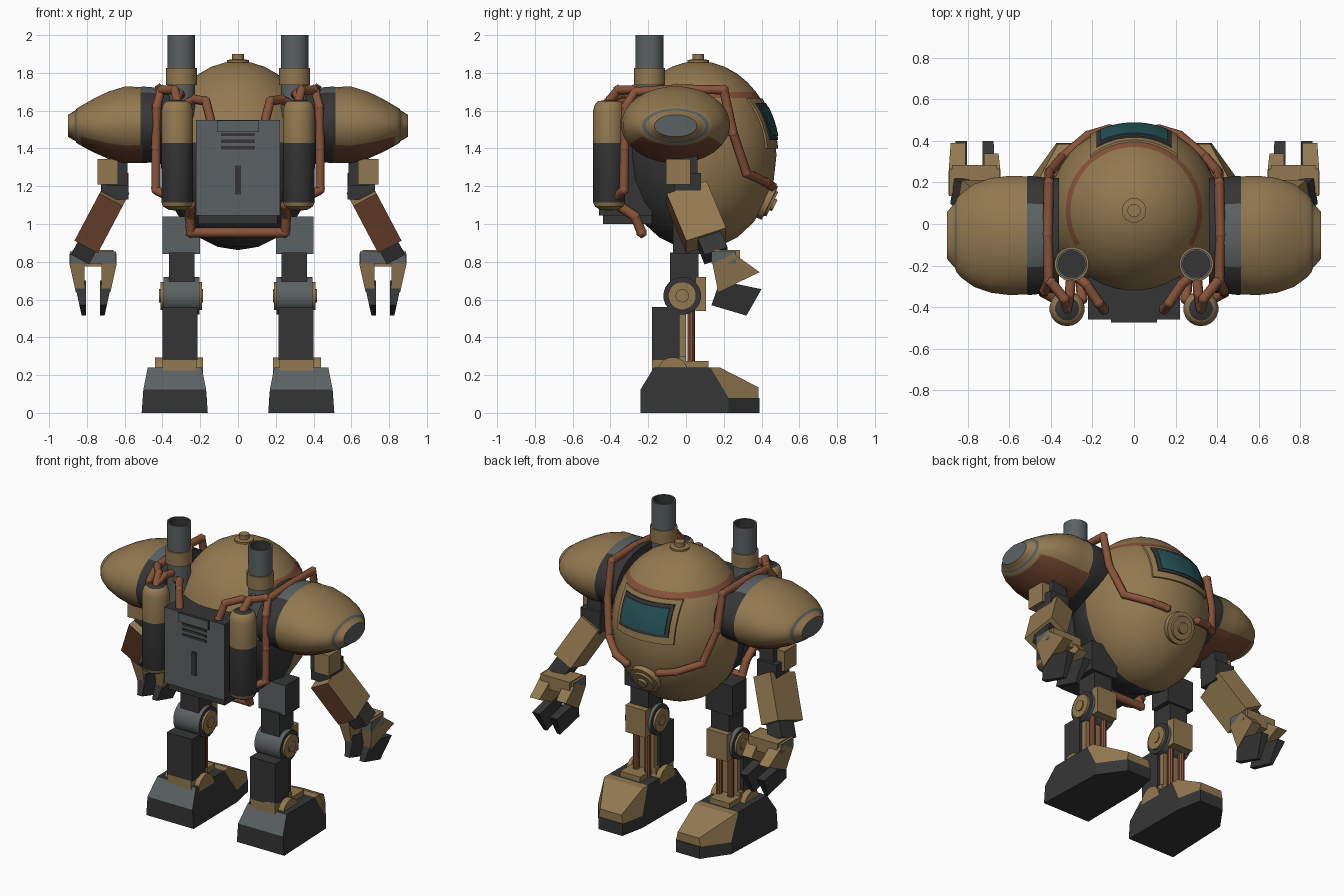
import bpy, bmesh, math
from mathutils import Matrix, Vector

if "Cube" in bpy.data.objects:
    bpy.data.objects.remove(bpy.data.objects["Cube"])

def material(name, *rgb):
    m = bpy.data.materials.new(name)
    m.diffuse_color = (*rgb, 1)
    m.use_nodes = True
    m.node_tree.nodes["Principled BSDF"].inputs["Base Color"].default_value = m.diffuse_color
    return m

TAN = material("tan paint", .29, .19, .08)
DARK = material("dark metal", .036, .036, .036)
GREY = material("grey metal", .105, .122, .126)
RUST = material("copper hose", .25, .088, .042)
PATCH = material("rust patch", .17, .065, .03)
GLASS = material("teal glass", .018, .085, .095)

def finish(name, bm, mats, mirror=False, rule=None, smooth=None):
    """Turn a bmesh into an object; rule(centre, normal) picks the material index."""
    bmesh.ops.recalc_face_normals(bm, faces=bm.faces)
    me = bpy.data.meshes.new(name)
    bm.to_mesh(me)
    bm.free()
    for m in mats:
        me.materials.append(m)
    if rule:
        for p in me.polygons:
            p.material_index = rule(p.center, p.normal)
    if smooth:
        me.shade_smooth()
        me.set_sharp_from_angle(angle=math.radians(smooth))
    ob = bpy.data.objects.new(name, me)
    bpy.context.collection.objects.link(ob)
    if mirror:
        ob.modifiers.new("mirror", 'MIRROR').use_mirror_merge = False
    return ob

def front_grey(c, n):
    return int(n.y > -.5)

def box(name, x, y, z, mats, mirror=True, rot=None, rule=None):
    """Box from (min, max) ranges on each axis."""
    bm = bmesh.new()
    mid = Vector([(a + b) / 2 for a, b in (x, y, z)])
    M = Matrix.Translation(mid) @ (rot or Matrix()) @ Matrix.Diagonal((x[1] - x[0], y[1] - y[0], z[1] - z[0], 1))
    bmesh.ops.create_cube(bm, size=1, matrix=M)
    return finish(name, bm, mats if isinstance(mats, list) else [mats], mirror, rule)

def prism(name, pts, x0, x1, mats, taper=None, rule=None):
    """Side profile in (y, z) extruded along x; taper edits the vertices."""
    bm = bmesh.new()
    f = bm.faces.new([bm.verts.new((x0, y, z)) for y, z in pts])
    ext = bmesh.ops.extrude_face_region(bm, geom=[f])
    for v in ext['geom']:
        if isinstance(v, bmesh.types.BMVert):
            v.co.x = x1
    if taper:
        for v in bm.verts:
            v.co.x = taper(v.co)
    return finish(name, bm, mats, True, rule)

def lathe(name, prof, M, mats, segs=24, mirror=True, rule=None, smooth=35):
    """Spin (radius, height) about local z, then place it with matrix M."""
    bm = bmesh.new()
    rings = []
    for r, h in prof:
        n = segs if r else 1
        rings.append([bm.verts.new(M @ Vector((r * math.cos(t), r * math.sin(t), h)))
                      for t in [2 * math.pi * (i + .5) / segs for i in range(n)]])
    for a, b in zip(rings, rings[1:]):
        for i in range(segs):
            j = (i + 1) % segs
            q = [a[i % len(a)], a[j % len(a)], b[j % len(b)], b[i % len(b)]]
            bm.faces.new(list(dict.fromkeys(q)))
    return finish(name, bm, mats, mirror, rule, smooth)

def at(x, y, z):
    return Matrix.Translation((x, y, z))

def disc(name, x0, x1, y, z, r, mats, rule=None):
    M = at(0, y, z) @ Matrix.Rotation(math.pi / 2, 4, 'Y')
    return lathe(name, [(0, x0), (r, x0), (r, x1), (0, x1)], M, mats, 20, True, rule)

def hose(name, pts, r=.024, mirror=True):
    """Jointed hose: a tube per stretch and a bead per bend."""
    bm = bmesh.new()
    pts = [Vector(p) for p in pts]
    for a, b in zip(pts, pts[1:]):
        M = Matrix.Translation((a + b) / 2) @ (b - a).to_track_quat('Z', 'Y').to_matrix().to_4x4()
        bmesh.ops.create_cone(bm, cap_ends=True, segments=8, radius1=r, radius2=r, depth=(b - a).length, matrix=M)
    for p in pts:
        bmesh.ops.create_icosphere(bm, subdivisions=1, radius=r * 1.2, matrix=Matrix.Translation(p))
    return finish(name, bm, [RUST], mirror, None, 50)

# Body: egg with a painted ring and a dark lower back
BR, BH, BY, BZ = .415, .5, .065, 1.362
angles = [-90, -75, -60, -45, -30, -15, 0, 8, 16, 24, 32, 37.5, 42.5, 51, 60, 70, 80, 90]
prof = [(BR * math.cos(math.radians(a)) if abs(a) < 90 else 0, BH * math.sin(math.radians(a))) for a in angles]
def body_rule(c, n):
    if c.z < 1.42 and c.y < .06:
        return 1
    return 2 if 1.67 < c.z < 1.70 and c.y > -.1 else 0
lathe("body", prof, at(0, BY, BZ), [TAN, DARK, RUST], 40, False, body_rule)
lathe("top_knob", [(.06, 1.83), (.06, 1.868), (.032, 1.872), (.032, 1.9), (0, 1.9)], at(0, BY, 0), [TAN], 12, False)

# Window: curved plates lying on the body
def plate(name, half, z0, z1, lift, mat):
    bm = bmesh.new()
    n = 10
    def pt(i, z, k):
        r = BR * math.sqrt(1 - ((z - BZ) / BH) ** 2) + k
        x = half * (2 * i / n - 1)
        return bm.verts.new((x, BY + math.sqrt(r * r - x * x), z))
    zs = [z0 + (z1 - z0) * j / 4 for j in range(5)]
    g = [[pt(i, z, lift) for i in range(n + 1)] for z in zs]
    for j in range(4):
        for i in range(n):
            bm.faces.new((g[j][i], g[j][i + 1], g[j + 1][i + 1], g[j + 1][i]))
    ext = bmesh.ops.extrude_face_region(bm, geom=bm.faces[:])
    for v in ext['geom']:
        if isinstance(v, bmesh.types.BMVert):
            v.co.y -= lift + .03
    finish(name, bm, [mat], False, None, 30)
plate("window_frame", .21, 1.40, 1.665, .009, TAN)
plate("window_rim", .18, 1.445, 1.64, .014, DARK)
plate("window_glass", .16, 1.465, 1.62, .018, GLASS)

# Round hatch below the window
lathe("front_hatch", [(.1, -.03), (.1, .02), (.075, .022), (.072, .035), (.035, .035), (.033, .05), (0, .05)],
      at(0, .425, 1.12) @ Matrix.Rotation(math.radians(-116), 4, 'X'), [TAN], 24, False)

# Shoulder pods, flattened in height toward the tip
def pod_rule(c, n):
    if c.x < .51:
        return 2 if c.z > 1.52 and abs(c.y + .055) < .15 and c.x > .425 else 1
    if .845 < c.x < .864 or n.x > .95 and c.x > .89:
        return 2
    return 3 if c.z < 1.43 and c.x < .83 and (c.y < .1 or c.z > 1.36) else 0
pod = [(0, .36), (.98, .36), (.99, .425), (1.02, .505), (1.01, .515), (1.02, .6), (.98, .69), (.88, .77),
       (.72, .832), (.63, .854), (.55, .862), (.5, .876), (.4, .9), (0, .9)]
ob = lathe("shoulder_pod", pod, at(0, -.055, 1.525) @ Matrix.Diagonal((1, .283, .2, 1)) @ Matrix.Rotation(math.pi / 2, 4, 'Y'),
           [TAN, DARK, GREY, PATCH], 28, True, pod_rule)
for v in ob.data.vertices:
    t = min(1, max(0, (v.co.x - .62) / .2))
    v.co.z = 1.525 + (v.co.z - 1.525) * (1 - .27 * t) - .005 * t

# Arms
box("upper_arm_core", (.585, .69), (-.07, .06), (1.2, 1.4), DARK)
box("upper_arm_plate", (.635, .745), (-.105, .025), (1.21, 1.345), TAN)
box("elbow", (.58, .725), (-.06, .08), (1.13, 1.27), DARK)
bm = bmesh.new()
top, low = Vector((.65, .0, 1.17)), Vector((.79, .11, .905))
zdir = (top - low).normalized()
xdir = Vector((0, 1, 0)).cross(zdir).normalized()
ydir = zdir.cross(xdir)
R = Matrix((xdir, ydir, zdir)).transposed().to_4x4()
bmesh.ops.create_cube(bm, size=1, matrix=Matrix.Translation((top + low) / 2) @ R @ Matrix.Diagonal((.14, .225, .3, 1)))
finish("forearm", bm, [TAN, PATCH], True, lambda c, n: 1 if n.y < -.7 else 0)
box("wrist", (.74, .85), (.07, .2), (.82, .96), DARK, True, R)
box("palm", (.645, .89), (.135, .265), (.79, .855), [GREY, TAN], rule=lambda c, n: int(n.z > .5 or n.y > .5))
box("palm_plate", (.66, .875), (.15, .285), (.775, .862), TAN)
claw = [(.18, .7), (.40, .655), (.32, .515), (.135, .57)]
for side, s, reach in (("inner", 1, .34), ("outer", -1, .39)):
    edge = .767 - s * .125
    # only the outside edge of each finger leans in toward its tip
    lean = lambda v, e=edge, s=s: v.x + s * (max(0, .79 - v.z) * .22 if abs(v.x - e) < .04 else 0)
    prism(side + "_finger", [(.14, .79), (.25, .845), (reach, .745), (.17, .64)], edge, edge + s * .08, [TAN], lean)
    prism(side + "_claw", claw, edge + s * .004, edge + s * .088, [DARK], lean)

# Legs
box("hip", (.2, .4), (-.07, .08), (.84, 1.04), [GREY, DARK], rule=front_grey)
box("thigh", (.23, .365), (-.085, .065), (.68, .85), DARK)
disc("knee_drum", .205, .395, -.02, .62, .1, [GREY, DARK], lambda c, n: int(abs(n.x) > .9))
disc("knee_outer_cap", .19, .41, -.02, .62, .075, [TAN])
disc("knee_pin", .185, .418, -.02, .62, .035, [TAN])
box("knee_guard", (.225, .375), (.05, .105), (.54, .72), TAN)
box("shin", (.215, .4), (-.18, -.035), (.28, .56), DARK)
box("shin_plate", (.235, .38), (-.04, .0), (.25, .56), TAN)
for i, x in enumerate((.265, .35)):
    lathe("shin_piston_%d" % (i + 1), [(0, .24), (.02, .24), (.02, .56), (0, .56)], at(x, .027, 0), [RUST], 10)
box("ankle", (.22, .4), (-.18, .0), (.18, .3), TAN)
disc("ankle_axle", .185, .44, -.07, .215, .08, [TAN])

# Feet: narrower toward the top, outer toe corner cut back
def foot_taper(v):
    slim = max(0, v.z - .08) * .2
    toe = max(0, v.y - .2)
    return v.x - slim - toe * .72 if v.x > .335 else v.x + slim + toe * .2
heel = [(-.24, 0), (-.24, .125), (-.17, .24), (.13, .24), (.225, .08), (.225, 0)]
prism("foot", heel, .16, .51, [DARK, GREY], foot_taper, lambda c, n: int(n.y < -.3 and n.z > .2))
prism("foot_sole_tip", [(.225, 0), (.225, .08), (.39, .08), (.39, 0)], .16, .51, [DARK], foot_taper)
prism("foot_toe", [(.13, .24), (.18, .24), (.385, .135), (.385, .08), (.225, .08)], .16, .51, [TAN], foot_taper)
box("foot_tongue", (.255, .405), (-.02, .12), (.22, .275), TAN)

# Exhaust stacks
lathe("exhaust_stack", [(0, 1.4), (.074, 1.4), (.074, 2), (.064, 2), (.064, 1.86), (0, 1.86)], at(.3, -.193, 0),
      [GREY, DARK], 20, True, lambda c, n: int(math.hypot(c.x - .3, c.y + .193) < .066 and c.z > 1.8))
lathe("exhaust_collar", [(.07, 1.735), (.083, 1.735), (.083, 1.825), (.07, 1.825)], at(.3, -.193, 0), [TAN], 20)

# Tanks
tank = [(0, 1.07), (.045, 1.075), (.075, 1.092), (.085, 1.115), (.085, 1.43), (.085, 1.6), (.075, 1.635), (.058, 1.65), (0, 1.66)]
lathe("tank", tank, at(.322, -.407, 0), [TAN, DARK], 18, True, lambda c, n: int(1.11 < c.z < 1.43 or c.z > 1.652))

# Backpack
box("backpack", (-.222, .222), (-.46, -.18), (1.045, 1.55), [GREY, DARK], False, None, front_grey)
box("backpack_base", (-.21, .21), (-.44, -.18), (1.0, 1.05), DARK, False)
box("backpack_panel", (-.11, .11), (-.475, -.44), (1.49, 1.548), [GREY, DARK], False, None, front_grey)
for i in range(3):
    box("vent_slot_%d" % (i + 1), (-.09, .09), (-.465, -.45), (1.395 + i * .035, 1.412 + i * .035), DARK, False)
box("backpack_handle", (-.015, .015), (-.467, -.45), (1.155, 1.31), DARK, False)

# Hoses
hose("front_hose", [(.41, -.27, 1.7), (.415, -.05, 1.715), (.41, .2, 1.71), (.405, .25, 1.48), (.345, .32, 1.27), (.22, .425, 1.22), (.12, .455, 1.2)])
hose("side_hose", [(.41, -.27, 1.7), (.43, -.32, 1.62), (.435, -.325, 1.4), (.435, -.33, 1.18), (.38, -.36, 1.15)])
hose("tank_hose", [(.322, -.407, 1.65), (.335, -.36, 1.71), (.4, -.28, 1.71)])
hose("stack_hose", [(.3, -.22, 1.68), (.31, -.34, 1.69), (.322, -.4, 1.66)])
hose("pack_hose", [(.145, -.41, 1.55), (.17, -.38, 1.65), (.23, -.29, 1.66), (.29, -.24, 1.63)])
hose("lower_hose", [(.25, -.36, 1.1), (.255, -.27, 1.04), (.25, -.235, .955), (-.25, -.235, .955), (-.255, -.27, 1.04), (-.25, -.36, 1.1)], .026, False)
